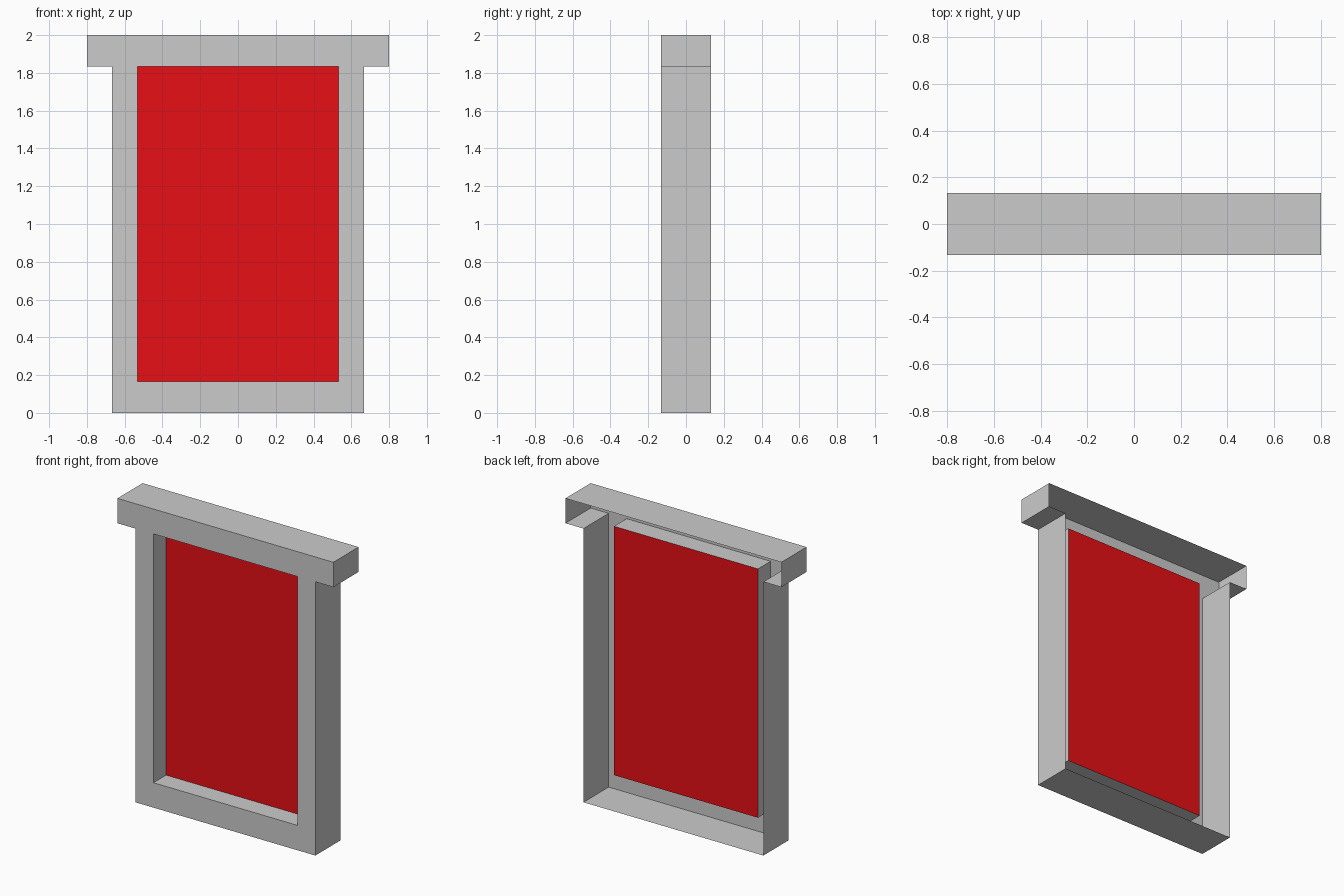
import bpy, bmesh

if "Cube" in bpy.data.objects:
    bpy.data.objects.remove(bpy.data.objects["Cube"])

HALF = 2 / 15                 # half depth of the frame
TOP, LINTEL, SILL = 2.0, 11 / 6, 1 / 6
CAP, BODY, HOLE = 0.8, 2 / 3, 8 / 15   # half widths


def make_object(name, bm):
    bmesh.ops.remove_doubles(bm, verts=bm.verts, dist=1e-5)
    mesh = bpy.data.meshes.new(name)
    bm.to_mesh(mesh)
    bm.free()
    obj = bpy.data.objects.new(name, mesh)
    bpy.context.collection.objects.link(obj)
    return obj


def face(bm, points):
    return bm.faces.new([bm.verts.new(p) for p in points])


def front_face(bm, outline, y):
    face(bm, [(x, y, z) for x, z in outline])


def walls(bm, outline, y0, y1):
    for (ax, az), (bx, bz) in zip(outline, outline[1:] + outline[:1]):
        face(bm, [(ax, y0, az), (ax, y1, az), (bx, y1, bz), (bx, y0, bz)])


def mirrored(half):
    return half + [(-x, z) for x, z in reversed(half)]


bm = bmesh.new()
# Front face: lintel, two stiles and the sill
front_face(bm, mirrored([(HOLE, LINTEL), (BODY, LINTEL), (CAP, LINTEL), (CAP, TOP)]), -HALF)
front_face(bm, [(HOLE, SILL), (BODY, 0), (BODY, LINTEL), (HOLE, LINTEL)], -HALF)
front_face(bm, [(-HOLE, LINTEL), (-BODY, LINTEL), (-BODY, 0), (-HOLE, SILL)], -HALF)
front_face(bm, [(-BODY, 0), (BODY, 0), (HOLE, SILL), (-HOLE, SILL)], -HALF)
# Full-depth outer walls, open at the back
walls(bm, mirrored([(BODY, 0), (BODY, LINTEL), (CAP, LINTEL), (CAP, TOP)]), -HALF, HALF)
# Half-depth recess walls, facing into the opening
opening = mirrored([(HOLE, SILL), (HOLE, LINTEL)])
walls(bm, opening[::-1], -HALF, 0)
make_object("window_frame", bm)

# Red panel at the bottom of the recess
bm = bmesh.new()
front_face(bm, opening, 0)
panel = make_object("window_panel", bm)
red = bpy.data.materials.new("red")
red.diffuse_color = (0.8, 0.005, 0.008, 1)
red.use_nodes = True
red.node_tree.nodes["Principled BSDF"].inputs["Base Color"].default_value = red.diffuse_color
panel.data.materials.append(red)
